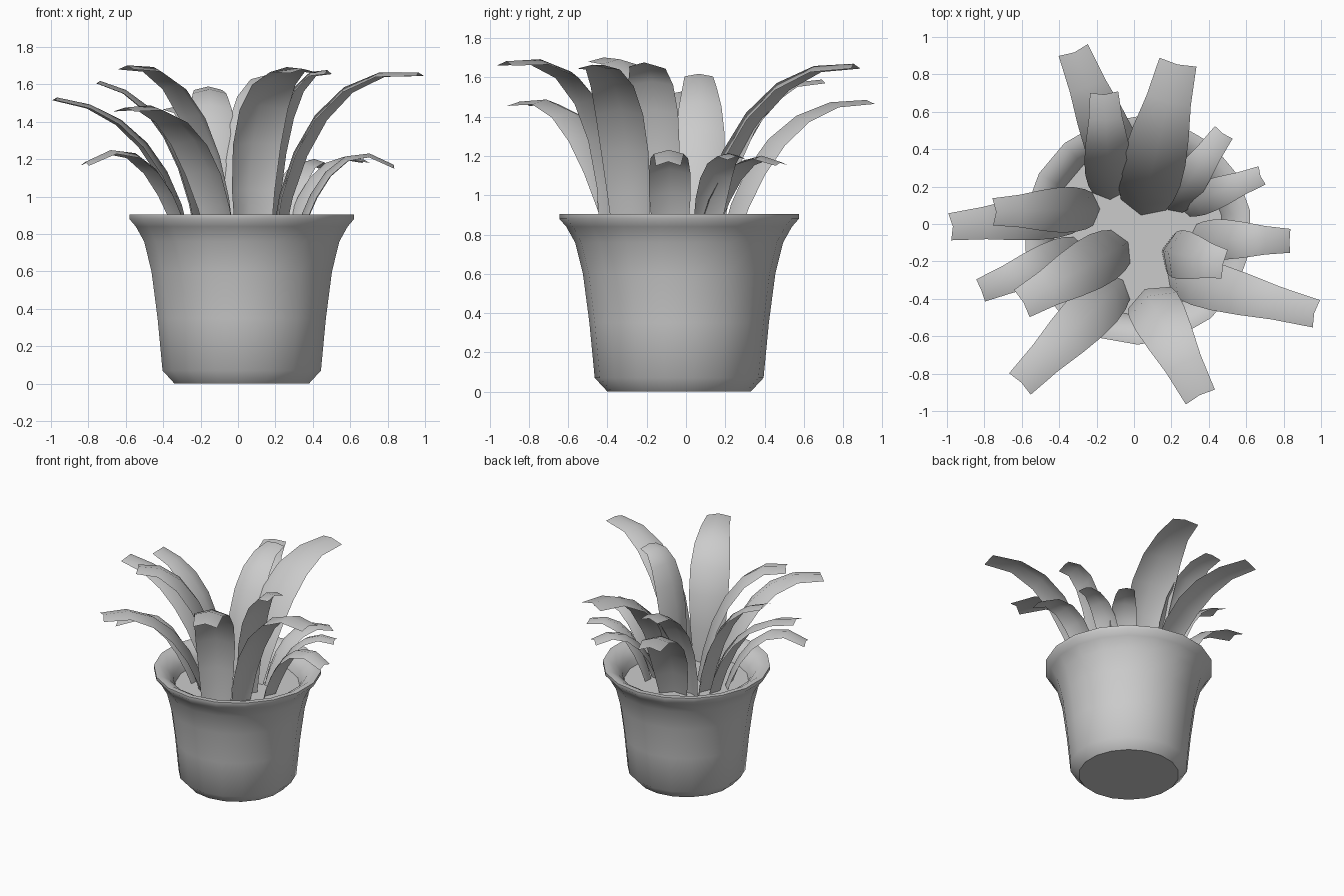
import bpy, bmesh, math
from mathutils import Vector

cube = bpy.data.objects.get("Cube")
if cube:
    bpy.data.objects.remove(cube, do_unlink=True)

grey = bpy.data.materials.new("plain_grey")
grey.use_nodes = True
COLOUR = (0.6, 0.6, 0.6, 1)
grey.diffuse_color = COLOUR
grey.node_tree.nodes["Principled BSDF"].inputs["Base Color"].default_value = COLOUR

CENTRE = Vector((0.02, -0.035, 0))
SOIL_Z = 0.77
SIDES = 18


def finish(name, bm, angle):
    mesh = bpy.data.meshes.new(name)
    bm.to_mesh(mesh)
    bm.free()
    obj = bpy.data.objects.new(name, mesh)
    bpy.context.collection.objects.link(obj)
    mesh.materials.append(grey)
    bpy.ops.object.select_all(action="DESELECT")
    obj.select_set(True)
    bpy.context.view_layer.objects.active = obj
    bpy.ops.object.shade_smooth_by_angle(angle=math.radians(angle))
    return obj


def ring(bm, radius, z):
    turn = 2 * math.pi / SIDES
    return [bm.verts.new(CENTRE + Vector((radius * math.sin(i * turn), -radius * math.cos(i * turn), z)))
            for i in range(SIDES)]


# Pot: lathed wall with a flared rim, open at the top
profile = [(0.365, 0), (0.43, 0.07), (0.457, 0.35), (0.49, 0.6), (0.53, 0.76), (0.575, 0.84),
           (0.61, 0.88), (0.61, 0.905), (0.57, 0.905), (0.51, 0.87), (0.47, 0.82), (0.45, SOIL_Z - 0.02)]
bm = bmesh.new()
rings = [ring(bm, r, z) for r, z in profile]
for low, high in zip(rings, rings[1:]):
    for i in range(SIDES):
        j = (i + 1) % SIDES
        bm.faces.new((low[i], low[j], high[j], high[i]))
bm.faces.new(rings[0][::-1])
finish("pot", bm, 44)

# Soil disc
bm = bmesh.new()
bm.faces.new(ring(bm, 0.455, SOIL_Z))
finish("soil", bm, 30)


# Leaf: arched strip with a raised midrib that flattens toward a blunt tip
def leaf(name, base, tip, tip_z, arch, width, lean=0.12, steps=6):
    p0 = Vector((*base, SOIL_Z - 0.01))
    p3 = Vector((*tip, tip_z))
    out = Vector((p3.x - p0.x, p3.y - p0.y, 0))
    p1 = p0 + out * lean + Vector((0, 0, (tip_z - SOIL_Z) * (0.62 - lean)))
    p2 = p0 + out * (lean + 0.3)
    p2.z = tip_z + arch
    side = Vector((-out.y, out.x, 0)).normalized()
    bm = bmesh.new()
    rows = []
    for k in range(steps + 1):
        t = k / steps
        s = 1 - t
        point = p0 * s**3 + p1 * 3 * s * s * t + p2 * 3 * s * t * t + p3 * t**3
        along = ((p1 - p0) * s * s + (p2 - p1) * 2 * s * t + (p3 - p2) * t * t).normalized()
        up = side.cross(along) if out.length == 0 else along.cross(-side).normalized()
        if up.dot(Vector((0, 0, 1)) - out) < 0:
            up = -up
        half = width / 2 * (0.7 + 0.3 * math.sin(math.pi * min(t * 1.1, 1)) - 0.12 * t * t)
        rib = point + up * half * (0.45 - 0.22 * t)
        if k == steps:
            rib -= along * 0.015
        rows.append([bm.verts.new(p) for p in (point - side * half, rib, point + side * half)])
    for a, b in zip(rows, rows[1:]):
        for i in range(2):
            bm.faces.new((a[i], b[i], b[i + 1], a[i + 1]))
    bm.normal_update()
    if sum(f.normal.z for f in bm.faces) < 0:
        bmesh.ops.reverse_faces(bm, faces=bm.faces[:])
    finish(name, bm, 65)


# base xy, tip xy, tip height, arch, width, optional lean of the stem
leaves = {
    "back_right_long": ((-0.04, 0.22), (-0.325, 0.93), 1.465, 0.03, 0.29),
    "back_left_long": ((0.05, 0.1), (0.235, 0.865), 1.645, 0.05, 0.35),
    "back_right_inner": ((-0.13, 0.17), (-0.16, 0.705), 1.57, 0.04, 0.26),
    "back_left_short": ((0.2, 0.1), (0.48, 0.49), 1.15, 0.14, 0.2),
    "left_rear_short": ((0.27, 0.1), (0.685, 0.26), 1.18, 0.1, 0.18),
    "left_short": ((0.33, -0.08), (0.835, -0.09), 1.15, 0.22, 0.22),
    "left_front_long": ((0.22, -0.28), (0.975, -0.48), 1.645, 0.08, 0.26, 0.08),
    "left_inner": ((0.19, -0.15), (0.485, -0.215), 1.655, 0.06, 0.27, 0.05),
    "front_long": ((0.08, -0.39), (0.355, -0.925), 1.66, 0.09, 0.3, -0.04),
    "front_right_long": ((-0.09, -0.33), (-0.61, -0.855), 1.455, 0.1, 0.28),
    "right_front_short": ((-0.29, -0.14), (-0.82, -0.355), 1.165, 0.23, 0.22),
    "front_right_inner": ((-0.07, -0.12), (-0.6, -0.425), 1.68, 0.07, 0.29),
    "right_long": ((-0.29, 0.06), (-0.985, -0.015), 1.515, -0.04, 0.25),
    "right_inner": ((-0.22, 0.08), (-0.755, 0.065), 1.605, -0.06, 0.25),
}
for label, spec in leaves.items():
    leaf("leaf_" + label, *spec)
